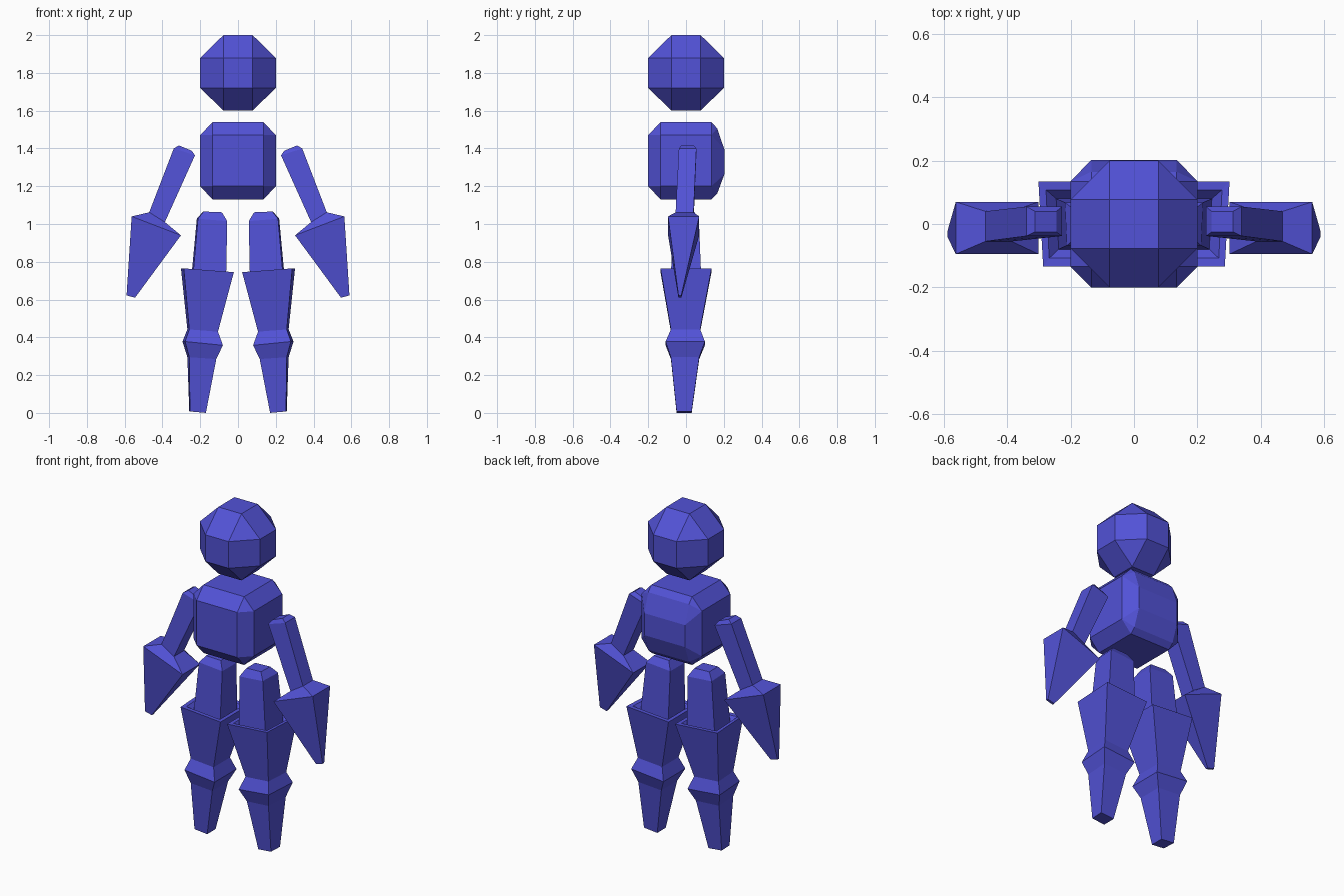
import bpy, bmesh

if "Cube" in bpy.data.objects:
    bpy.data.objects.remove(bpy.data.objects["Cube"])

blue = bpy.data.materials.new("indigo blue")
blue.diffuse_color = (0.085, 0.085, 0.68, 1)
blue.use_nodes = True
blue.node_tree.nodes["Principled BSDF"].inputs["Base Color"].default_value = blue.diffuse_color


def finish(bm, name):
    bmesh.ops.recalc_face_normals(bm, faces=bm.faces)
    mesh = bpy.data.meshes.new(name)
    bm.to_mesh(mesh)
    bm.free()
    mesh.materials.append(blue)
    obj = bpy.data.objects.new(name, mesh)
    bpy.context.collection.objects.link(obj)
    return obj


def hull(name, points):
    """Solid from its corner points, with coplanar triangles merged."""
    bm = bmesh.new()
    for p in points:
        bm.verts.new(p)
    bmesh.ops.convex_hull(bm, input=bm.verts)
    bmesh.ops.dissolve_limit(bm, angle_limit=0.02, verts=bm.verts, edges=bm.edges)
    return finish(bm, name)


def loft(name, rings, side):
    """Four-sided limb. Ring: inner x, inner z, outer x, outer z, front y, back y, skew."""
    bm = bmesh.new()
    loops = []
    for xi, zi, xo, zo, yf, yb, skew in rings:
        pts = [(xi, yf, zi), (xo - skew, yf, zo), (xo, yb, zo), (xi, yb, zi)]
        loops.append([bm.verts.new((side * x, y, z)) for x, y, z in pts])
    for a, b in zip(loops, loops[1:]):
        for i in range(4):
            j = (i + 1) % 4
            bm.faces.new((a[i], a[j], b[j], b[i]))
    bm.faces.new(loops[0])
    bm.faces.new(loops[-1])
    return finish(bm, name)


S = (-1, 1)

# Head: cube with wide chamfers
a, r = 0.077, 0.2
head = []
for sx in S:
    for sy in S:
        for sz in S:
            head += [(sx * a, sy * a, 1.8 + sz * r),
                     (sx * r, sy * a, 1.8 + sz * 0.08),
                     (sx * a, sy * r, 1.8 + sz * 0.08)]
hull("head", head)

# Torso: chamfered block with a sloped, raised back
c = 0.135
torso = []
for sx in S:
    for top, edge, slope, back in ((1.54, 1.47, 1.506, 1.395),
                                   (1.13, 1.2, 1.16, 1.263)):
        torso += [(sx * c, -c, top), (sx * c, c, top),
                  (sx * 0.2, -c, edge), (sx * 0.2, c, edge),
                  (sx * c, -0.2, edge),
                  (sx * c, 0.165, slope), (sx * c, 0.203, back)]
hull("torso", torso)

# Arm: slim upper part, flared elbow, wedge-shaped forearm
arm = [
    (0.245, 1.388, 0.313, 1.416, -0.025, 0.04, 0),
    (0.228, 1.363, 0.340, 1.400, -0.038, 0.055, 0),
    (0.387, 1.010, 0.470, 1.062, -0.055, 0.04, 0),
    (0.302, 0.940, 0.563, 1.040, -0.095, 0.07, 0),
    (0.545, 0.610, 0.590, 0.622, -0.040, -0.025, 0),
]

# Leg: foot, knee bulge, flared shin top with recessed rim, hip peg
leg = [
    (0.170, 0.000, 0.258, 0.008, -0.050, 0.030, 0.004),
    (0.115, 0.285, 0.268, 0.295, -0.080, 0.070, 0.010),
    (0.080, 0.358, 0.294, 0.378, -0.108, 0.100, 0.014),
    (0.106, 0.430, 0.268, 0.442, -0.080, 0.075, 0.010),
    (0.022, 0.745, 0.302, 0.765, -0.135, 0.135, 0.015),
    (0.045, 0.745, 0.278, 0.762, -0.108, 0.108, 0.010),
    (0.063, 0.715, 0.246, 0.728, -0.080, 0.080, 0.008),
    (0.057, 1.015, 0.218, 1.028, -0.068, 0.068, 0.006),
    (0.085, 1.062, 0.185, 1.066, -0.042, 0.042, 0.003),
]

for side, label in ((1, "right"), (-1, "left")):
    loft(label + "_arm", arm, side)
    loft(label + "_leg", leg, side)
